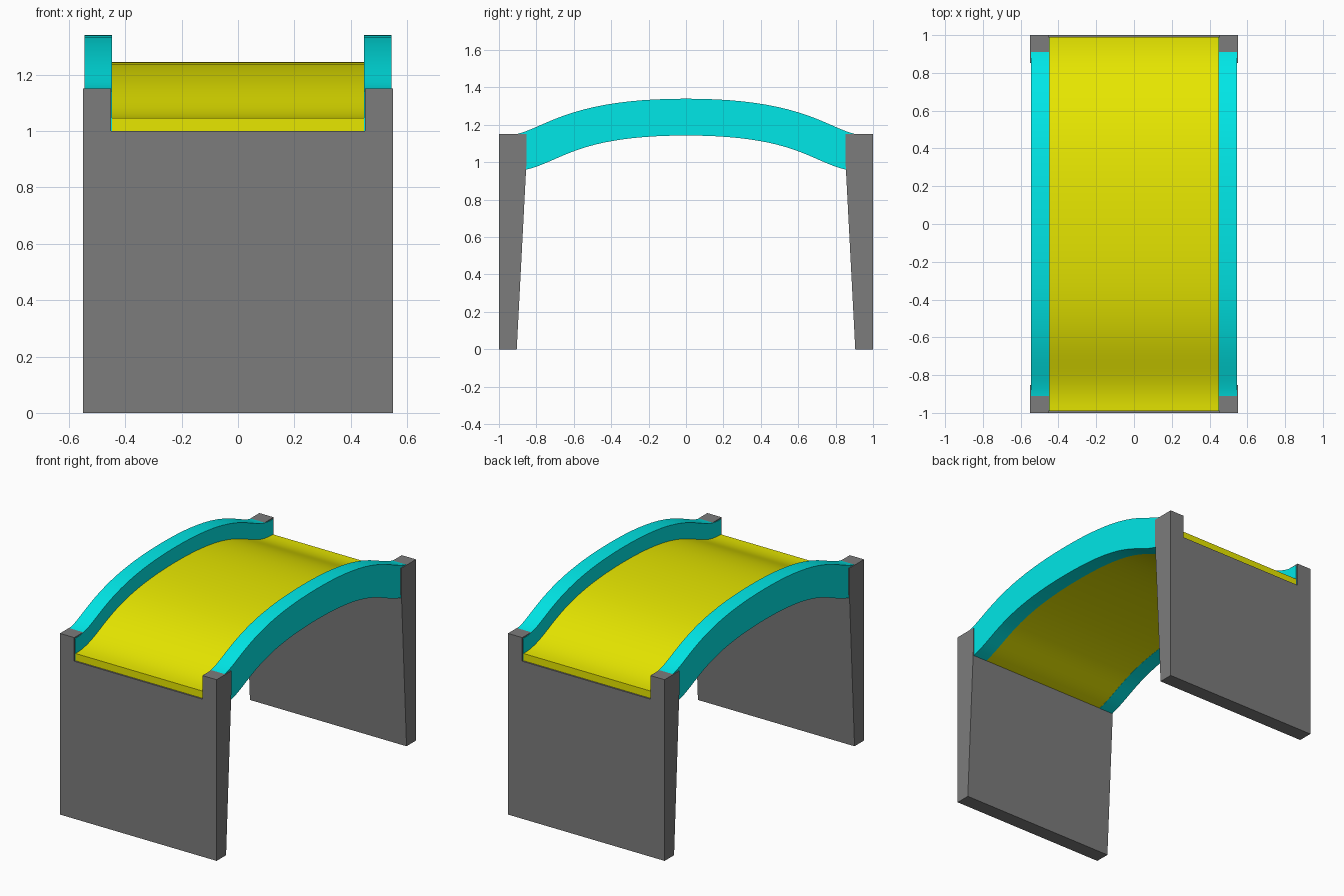
import bpy, bmesh
from mathutils import Vector
from mathutils.geometry import interpolate_bezier

if "Cube" in bpy.data.objects:
    bpy.data.objects.remove(bpy.data.objects["Cube"])


def material(name, rgb):
    m = bpy.data.materials.new(name)
    m.diffuse_color = (*rgb, 1)
    m.use_nodes = True
    m.node_tree.nodes["Principled BSDF"].inputs["Base Color"].default_value = m.diffuse_color
    return m


def make_object(name, verts, faces, mat=None, smooth=False):
    me = bpy.data.meshes.new(name)
    me.from_pydata(verts, [], faces)
    bm = bmesh.new()
    bm.from_mesh(me)
    bmesh.ops.recalc_face_normals(bm, faces=bm.faces)
    bm.to_mesh(me)
    bm.free()
    ob = bpy.data.objects.new(name, me)
    bpy.context.collection.objects.link(ob)
    if mat:
        me.materials.append(mat)
    if smooth:
        bpy.ops.object.select_all(action='DESELECT')
        ob.select_set(True)
        bpy.context.view_layer.objects.active = ob
        bpy.ops.object.shade_smooth_by_angle(angle=0.6)
    return ob


# Humped centre line in (y, z): S-curve from crown to each end
half = [Vector((p.x, p.y)) for p in interpolate_bezier(
    Vector((0, 1.196, 0)), Vector((0.70, 1.196, 0)),
    Vector((0.70, 0.998, 0)), Vector((0.99, 0.998, 0)), 25)]
path = [Vector((-p.x, p.y)) for p in reversed(half[1:])] + half


def sweep(name, x0, x1, low, high, mat):
    """Rectangular section following the hump, offset along its normal."""
    verts, faces = [], []
    last = len(path) - 1
    for i, p in enumerate(path):
        t = (path[min(i + 1, last)] - path[max(i - 1, 0)]).normalized()
        n = Vector((-t.y, t.x))
        if i in (0, last):
            n = Vector((0, 1))
        for x, d in ((x0, low), (x1, low), (x1, high), (x0, high)):
            q = p + n * d
            verts.append((x, q.x, q.y))
    for i in range(last):
        a = 4 * i
        for k in range(4):
            j = (k + 1) % 4
            faces.append((a + k, a + j, a + 4 + j, a + 4 + k))
    faces += [(0, 1, 2, 3), tuple(4 * last + k for k in range(4))]
    return make_object(name, verts, faces, mat, smooth=True)


yellow = material("yellow", (0.8, 0.8, 0.0))
cyan = material("cyan", (0.0, 0.8, 0.8))
grey = material("dark_grey", (0.2, 0.2, 0.2))

# Thick deck and side rails, flush underneath
sweep("deck", -0.447, 0.447, -0.052, 0.048, yellow)
for side, s in (("left", -1), ("right", 1)):
    sweep(side + "_rail", s * 0.447, s * 0.545, -0.053, 0.144, cyan)

# End walls: notched slab with corner posts and a slanted inner face
outline = [(-.55, 0), (.55, 0), (.55, 1), (.55, 1.15), (.45, 1.15),
           (.45, 1), (-.45, 1), (-.45, 1.15), (-.55, 1.15), (-.55, 1)]
inner_y = {0: 0.905, 1: 0.853, 1.15: 0.853}
panels = [(0, 1, 2, 5, 6, 9), (2, 3, 4, 5), (6, 7, 8, 9)]
for end, s in (("front", -1), ("back", 1)):
    verts = [(x, s, z) for x, z in outline]
    verts += [(x, s * inner_y[z], z) for x, z in outline]
    faces = panels + [tuple(i + 10 for i in f) for f in panels]
    faces += [(i, (i + 1) % 10, (i + 1) % 10 + 10, i + 10) for i in range(10)]
    make_object(end + "_wall", verts, faces, grey)
